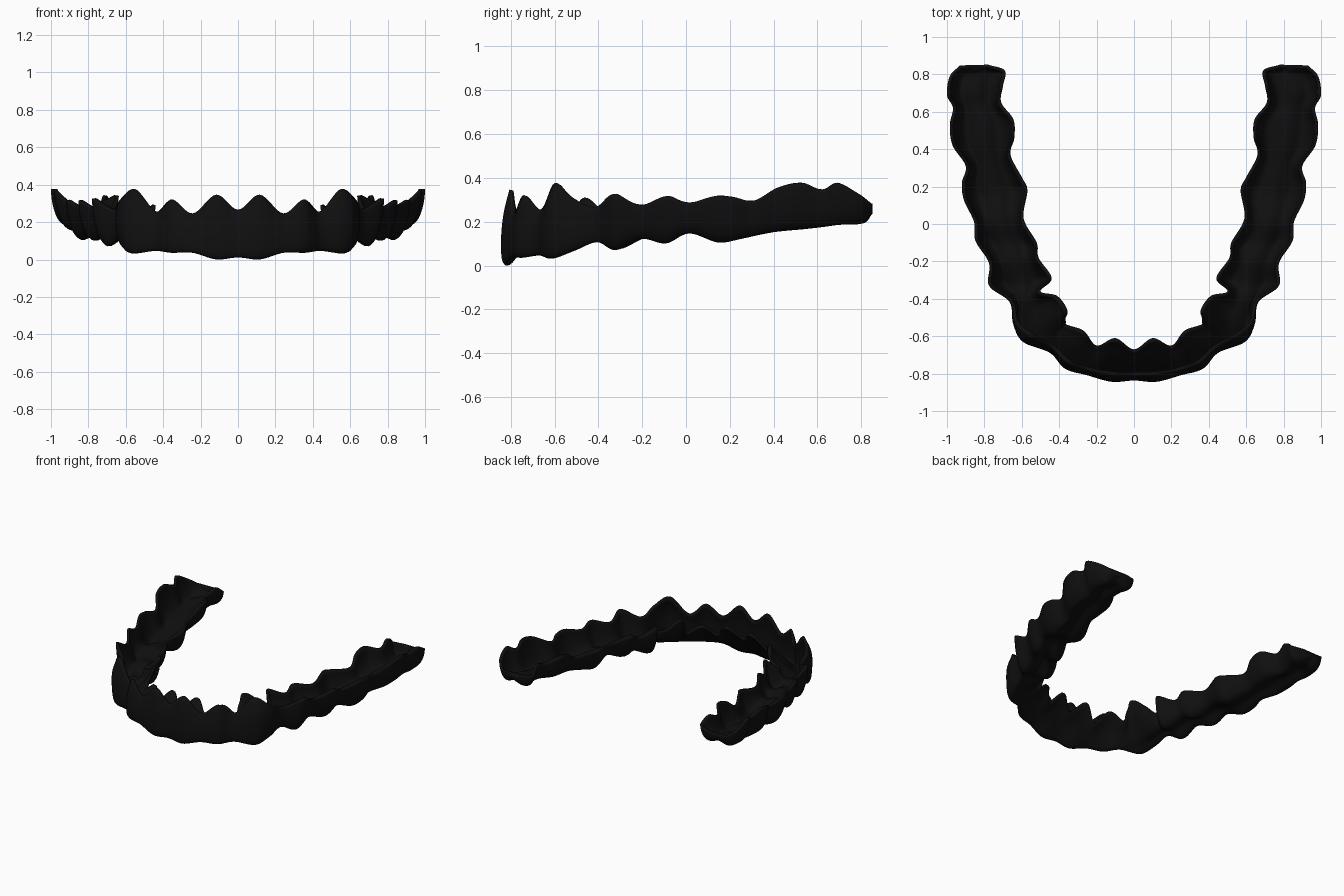
import bpy
import math
from mathutils import Vector

if "Cube" in bpy.data.objects:
    bpy.data.objects.remove(bpy.data.objects["Cube"])

# Half-arch stations: outer x, y, inner x, y, outer rim height, biting edge height
STATIONS = [
    (0, -.838, 0, -.67, .27, .015),         # midline gap
    (.12, -.845, .10, -.61, .35, .005),     # central incisor
    (.25, -.81, .20, -.65, .25, .04),
    (.37, -.775, .27, -.57, .325, .04),     # lateral incisor
    (.45, -.69, .37, -.53, .26, .05),
    (.60, -.635, .355, -.465, .38, .035),   # canine
    (.655, -.54, .41, -.385, .32, .07),
    (.67, -.42, .50, -.36, .27, .11),
    (.775, -.33, .44, -.29, .33, .075),     # first premolar
    (.775, -.21, .51, -.18, .28, .125),
    (.848, -.09, .52, -.10, .32, .105),     # second premolar
    (.855, .01, .59, .03, .29, .15),
    (.91, .13, .57, .18, .32, .11),         # first molar
    (.92, .22, .60, .25, .315, .12),
    (.90, .31, .66, .37, .30, .145),
    (.97, .42, .64, .46, .36, .16),         # second molar
    (.985, .53, .645, .56, .38, .17),
    (.968, .62, .71, .65, .35, .18),
    (1.0, .69, .70, .74, .38, .19),         # last molar
    (.985, .79, .69, .82, .33, .195),
    (.93, .848, .78, .852, .285, .24),      # rounded end
]
# Cross-sections, outer rim -> biting edge -> inner rim (position across, height)
INCISOR = [(.17, 1), (.06, .7), (.01, .38), (.02, .1), (.1, 0), (.23, .05),
           (.42, .3), (.65, .6), (.86, .82), (1, 1)]
MOLAR = [(0, 1), (.02, .68), (.08, .3), (.17, .06), (.28, 0), (.5, .2),
         (.7, .02), (.86, .12), (.96, .5), (1, 1)]


def smooth(points, steps):
    """Catmull-Rom interpolation through a list of vectors."""
    pts = [2 * points[0] - points[1]] + points + [2 * points[-1] - points[-2]]
    out = []
    for i in range(1, len(pts) - 2):
        p0, p1, p2, p3 = pts[i - 1:i + 3]
        for s in range(steps):
            t = s / steps
            out.append(.5 * (2 * p1 + (p2 - p0) * t
                             + (2 * p0 - 5 * p1 + 4 * p2 - p3) * t * t
                             + (3 * p1 - p0 - 3 * p2 + p3) * t ** 3))
    return out + [points[-1]]


def section(i, side):
    """Cross-section of one station, blended from incisor to molar shape."""
    ox, oy, ix, iy, zo, zb = STATIONS[i]
    k = min(1, max(0, (i - 4) / 4))
    zi = zo - .09 * (1 - k) - .035 * k
    if i == len(STATIONS) - 1:
        zi = zo
    ring = []
    for j, (a, b) in enumerate(zip(INCISOR, MOLAR)):
        u, h = (a[n] * (1 - k) + b[n] * k for n in (0, 1))
        if i == 5 and j == 0:
            u += .08                        # canine lip curls inward
        rim = zo if j < 5 else zi
        ring.append(Vector((side * (ox + (ix - ox) * u), oy + (iy - oy) * u,
                            zb + (rim - zb) * h)))
    return smooth(ring, 3)


# Full arch, mirrored about the midline, then smoothed along its length
n = len(STATIONS)
rings = [section(i, -1) for i in range(n - 1, 0, -1)] + [section(i, 1) for i in range(n)]
lines = [smooth(list(line), 8) for line in zip(*rings)]
rows, cols = len(lines[0]), len(lines)
verts = [lines[c][r] for r in range(rows) for c in range(cols)]
low = min(v.z for v in verts)
verts = [v - Vector((0, 0, low)) for v in verts]
faces = [(r * cols + c, r * cols + c + 1, (r + 1) * cols + c + 1, (r + 1) * cols + c)
         for r in range(rows - 1) for c in range(cols - 1)]
# Close both ends of the trough
faces.append(tuple(reversed(range(cols))))
faces.append(tuple(range((rows - 1) * cols, rows * cols)))

mesh = bpy.data.meshes.new("dental_tray")
mesh.from_pydata(verts, [], faces)
tray = bpy.data.objects.new("dental_tray", mesh)
bpy.context.collection.objects.link(tray)

# Thin wall, thickened to the inside
wall = tray.modifiers.new("wall", 'SOLIDIFY')
wall.thickness = .018
wall.offset = -1

black = bpy.data.materials.new("black_plastic")
black.diffuse_color = (.005, .005, .005, 1)
black.use_nodes = True
black.node_tree.nodes["Principled BSDF"].inputs["Base Color"].default_value = black.diffuse_color
mesh.materials.append(black)

bpy.context.view_layer.objects.active = tray
tray.select_set(True)
bpy.ops.object.shade_smooth_by_angle(angle=math.radians(50))
